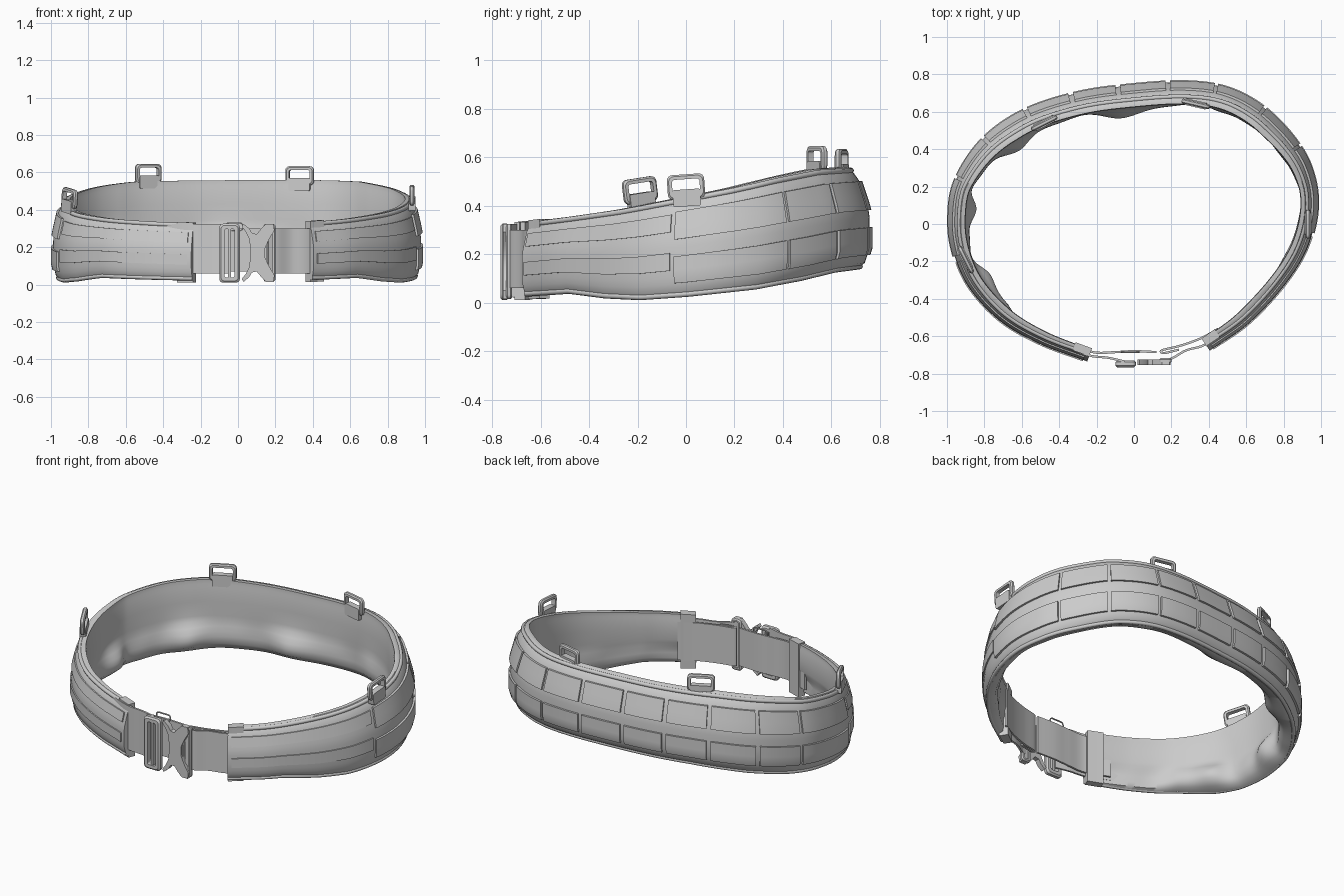
import bpy, bmesh, math
from mathutils import Vector, Matrix

if "Cube" in bpy.data.objects:
    bpy.data.objects.remove(bpy.data.objects["Cube"])

grey = bpy.data.materials.new("grey fabric")
grey.diffuse_color = (0.60, 0.60, 0.60, 1)
grey.use_nodes = True
grey.node_tree.nodes["Principled BSDF"].inputs["Base Color"].default_value = grey.diffuse_color


def finish(name, bm, angle=35):
    bmesh.ops.recalc_face_normals(bm, faces=bm.faces)
    me = bpy.data.meshes.new(name)
    bm.to_mesh(me)
    bm.free()
    me.materials.append(grey)
    ob = bpy.data.objects.new(name, me)
    bpy.context.scene.collection.objects.link(ob)
    bpy.ops.object.select_all(action='DESELECT')
    ob.select_set(True)
    bpy.context.view_layer.objects.active = ob
    bpy.ops.object.shade_smooth_by_angle(angle=math.radians(angle))
    return ob


def lerp(table, x):
    if x <= table[0][0]:
        return table[0][1]
    for (a, va), (b, vb) in zip(table, table[1:]):
        if x <= b:
            return va + (vb - va) * (x - a) / (b - a)
    return table[-1][1]


def spline(pts, n):
    """Catmull-Rom samples through open 2D points."""
    p = [Vector(q) for q in pts]
    p = [2 * p[0] - p[1]] + p + [2 * p[-1] - p[-2]]
    out = []
    for i in range(1, len(p) - 2):
        a, b, c, d = p[i - 1:i + 3]
        for k in range(n):
            t = k / n
            out.append(0.5 * (2 * b + (c - a) * t + (2 * a - 5 * b + 4 * c - d) * t * t
                              + (3 * b - a - 3 * c + d) * t ** 3))
    return out + [p[-2]]


# Plan outline of the belt, from the right front end round the back to the left front end
PLAN = spline([(.405, -.677), (.615, -.53), (.81, -.32), (.93, -.12), (.978, .10), (.945, .30),
               (.85, .465), (.69, .625), (.50, .725), (.28, .757), (0, .742), (-.30, .70),
               (-.59, .605), (-.81, .45), (-.95, .24), (-.987, .05), (-.968, -.14),
               (-.885, -.335), (-.72, -.515), (-.505, -.64), (-.25, -.735)], 12)
LAST = len(PLAN) - 1
TOP = [(-.74, .325), (-.5, .355), (-.3, .385), (0, .44), (.2, .475), (.4, .515), (.6, .55), (.77, .56)]
BOT = [(-.74, .025), (-.5, .04), (-.35, .02), (-.2, .012), (0, .025), (.3, .055), (.5, .09), (.65, .125), (.77, .14)]
OUTER = [(0, .05), (.06, .02), (.2, 0), (.5, 0), (.6, .006), (.86, .042), (.93, .062), (1, .09)]


def nearest(x, y):
    return min(range(LAST + 1), key=lambda i: (PLAN[i] - Vector((x, y))).length)


def point(i, d, t):
    """Belt point at sample i, d inward from the outline, t up the height."""
    p = PLAN[i]
    tan = (PLAN[min(i + 1, LAST)] - PLAN[max(i - 1, 0)]).normalized()
    lo, hi = lerp(BOT, p.y), lerp(TOP, p.y)
    q = p + Vector((-tan.y, tan.x)) * d
    return Vector((q.x, q.y, lo + (hi - lo) * t))


def scale(i):
    return lerp([(-.7, .55), (.2, .72), (.55, 1)], PLAN[i].y)


def depth(i):
    """Thickness from the outline to the inner wall."""
    return lerp([(-.72, .065), (-.5, .08), (.2, .086), (.55, .115)], PLAN[i].y)


def outer(i, t):
    return lerp(OUTER, t) * scale(i)


def sweep(name, idx, section, angle=35):
    """Closed section swept along belt samples, capped at both ends."""
    bm = bmesh.new()
    rings = [[bm.verts.new(point(i, d, t)) for d, t in section(i)] for i in idx]
    n = len(rings[0])
    for a, b in zip(rings, rings[1:]):
        for k in range(n):
            bm.faces.new((a[k], a[(k + 1) % n], b[(k + 1) % n], b[k]))
    bm.faces.new(rings[0])
    bm.faces.new(rings[-1])
    return finish(name, bm, angle)


# Padded body with soft lumps on the lower inside
def pad_section(i):
    x, y = PLAN[i]
    w = depth(i)
    mask = lerp([(-.1, 1), (.3, .4), (1, .15)], x) * lerp([(-.7, 0), (-.5, 1)], y)
    lump = (.028 + .022 * math.sin(i * .22) + .008 * math.sin(i * .47)) * mask
    lump -= lerp([(-.7, .03), (-.5, .012), (-.3, 0)], y)
    out = [(outer(i, t), t) for t in (.0, .03, .06, .13, .2, .35, .5, .6, .7, .8, .86, .93, .97, 1)]
    inn = [(w, 1), (w, .94), (w + .003, .9), (w + .003, .7), (w + .003, .5), (w + lump * .15, .43),
           (w + lump * .5, .36), (w + lump * .85, .29), (w + lump, .22), (w + lump * .9, .12),
           (w * .8 + lump * .4, .03)]
    return out + inn


sweep("padded_belt", range(LAST + 1), pad_section, 55)


# Piping along the upper and lower edges
def piping(t, d, r):
    def sec(i):
        h = lerp(TOP, PLAN[i].y) - lerp(BOT, PLAN[i].y)
        return [(d * scale(i) + r * math.cos(a * math.pi / 4), t + r / h * math.sin(a * math.pi / 4)) for a in range(8)]
    return sec


sweep("upper_piping", range(LAST + 1), piping(.965, .077, .012), 60)
sweep("lower_piping", range(LAST + 1), piping(.025, .04, .012), 60)


# Raised webbing panels following the outer face
def panel(name, i0, i1, t0, t1, h):
    ts = [t0 + (t1 - t0) * k / 4 for k in range(5)]

    def sec(i):
        face = [(outer(i, t) - h, t) for t in ts]
        return face + [(outer(i, t) + .008, t) for t in reversed(ts)]
    sweep(name, range(i0, i1 + 1), sec)


ROWS = {"upper": (.58, .86), "lower": (.14, .41)}
SEAMS = [nearest(*p) for p in ((.97, -.06), (.88, .42), (.69, .625), (.43, .74), (.17, .76), (-.09, .73),
                               (-.34, .69), (-.59, .60), (-.80, .45), (-.94, .23), (-.95, -.18))]
for row, (lo, hi) in ROWS.items():
    for k, (a, b) in enumerate(zip(SEAMS, SEAMS[1:])):
        panel(f"{row}_pouch_panel_{k + 1}", a, b - 1, lo, hi, .012)
    mid = .66 if row == "upper" else .27
    panel(f"{row}_right_strip", 1, SEAMS[0] - 1, mid, mid + .18, .007)
    panel(f"{row}_left_strip", SEAMS[-1] + 1, LAST - 1, mid, mid + .18, .007)


# Thin wraps lining the two front ends
def wrap_section(i):
    w = depth(i) + .01
    return [(.03, -.05), (.03, 1.02), (w, 1.02), (w, -.05)]


sweep("right_end_wrap", range(0, 5), wrap_section)
sweep("left_end_wrap", range(LAST - 4, LAST + 1), wrap_section)


# Flat straps joining the panels to the buckle
def strap(name, pts, z0, z1, th=.012):
    path = spline(pts, 6)
    bm = bmesh.new()
    rings = []
    for i, p in enumerate(path):
        tan = (path[min(i + 1, len(path) - 1)] - path[max(i - 1, 0)]).normalized()
        n = Vector((-tan.y, tan.x)) * th / 2
        rings.append([bm.verts.new((q.x, q.y, z)) for q, z in ((p + n, z0), (p - n, z0), (p - n, z1), (p + n, z1))])
    for a, b in zip(rings, rings[1:]):
        for k in range(4):
            bm.faces.new((a[k], a[(k + 1) % 4], b[(k + 1) % 4], b[k]))
    bm.faces.new(rings[0])
    bm.faces.new(rings[-1])
    finish(name, bm)


strap("left_strap", [(-.42, -.63), (-.25, -.70), (-.14, -.715), (-.05, -.735)], .06, .325)
strap("left_strap_return", [(-.36, -.63), (-.22, -.685), (-.1, -.685), (0, -.68), (.12, -.685)], .07, .30)
strap("right_strap", [(.50, -.56), (.38, -.645), (.28, -.675), (.21, -.715), (.16, -.735)], .06, .30)
strap("right_strap_return", [(.45, -.56), (.36, -.61), (.25, -.65), (.15, -.675), (.16, -.69), (.24, -.672)], .065, .295)


# Rounded rectangle outline and a flat frame made from it
def rounded(w, h, r, n=4):
    out = []
    for q, (sx, sy) in enumerate(((1, 1), (-1, 1), (-1, -1), (1, -1))):
        for k in range(n + 1):
            a = math.pi / 2 * (q + k / n)
            out.append((sx * (w / 2 - r) + r * math.cos(a), sy * (h / 2 - r) + r * math.sin(a)))
    return out


def frame(name, w, h, bar, th, matrix, r=.02):
    bm = bmesh.new()
    big, small = rounded(w, h, r), rounded(w - 2 * bar, h - 2 * bar, r * .5)
    e = th * .25
    fat = rounded(w - 2 * e, h - 2 * e, r)
    loops = [(small, -th / 2), (fat, -th / 2), (big, -th / 2 + e), (big, th / 2 - e), (fat, th / 2), (small, th / 2)]
    vs = [[bm.verts.new(matrix @ Vector((x, y, z))) for x, z in pts] for pts, y in loops]
    n = len(big)
    for j in range(len(vs)):
        a, b = vs[j], vs[(j + 1) % len(vs)]
        for k in range(n):
            bm.faces.new((a[k], a[(k + 1) % n], b[(k + 1) % n], b[k]))
    finish(name, bm)


def plate(name, outline, th, matrix):
    bm = bmesh.new()
    face = bm.faces.new([bm.verts.new(matrix @ Vector((x, -th / 2, z))) for x, z in outline])
    ext = bmesh.ops.extrude_face_region(bm, geom=[face])
    move = matrix.to_3x3() @ Vector((0, th, 0))
    bmesh.ops.translate(bm, vec=move, verts=[v for v in ext["geom"] if isinstance(v, bmesh.types.BMVert)])
    finish(name, bm)


# Buckle: slotted frame, waisted latch, ladder frame and pull cord
at = Matrix.Translation
frame("buckle_left_frame", .11, .315, .028, .036, at((-.045, -.748, .168)))
plate("buckle_left_bar", rounded(.016, .27, .007), .02, at((-.045, -.75, .168)))
right = [(.10, .10), (.125, .13), (.15, .155), (.19, .155), (.195, .12), (.165, .07), (.145, .025)]
left = [(.065, .03), (.06, .075), (.04, .115), (.02, .14), (.03, .155), (.06, .13), (.075, .105)]
latch = right + [(x, -z) for x, z in reversed(right)] + [(x, -z) for x, z in reversed(left)] + left
plate("buckle_latch", latch, .03, at((0, -.740, .17)))
frame("buckle_right_frame", .065, .31, .016, .026, at((.168, -.730, .170)), .016)
frame("pull_cord", .10, .045, .007, .007, at((-.02, -.685, .31)), .02)

# Four accessory loops standing on the upper edge: x, y, z, turn, roll
LOOPS = {"back_left": (-.48, .54, .594, 27, 0), "back_right": (.33, .642, .582, -13, 0),
         "right": (.93, 0, .478, 90, 4), "left": (-.90, -.19, .463, -63, -8)}
for nm, (x, y, z, ang, roll) in LOOPS.items():
    m = at((x, y, z)) @ Matrix.Rotation(math.radians(ang), 4, 'Z') @ Matrix.Rotation(math.radians(-roll), 4, 'Y')
    frame(f"{nm}_loop", .154, .102, .02, .026, m, .022)
    plate(f"{nm}_loop_tab", rounded(.115, .07, .008), .036, m @ at((0, 0, -.046)))
